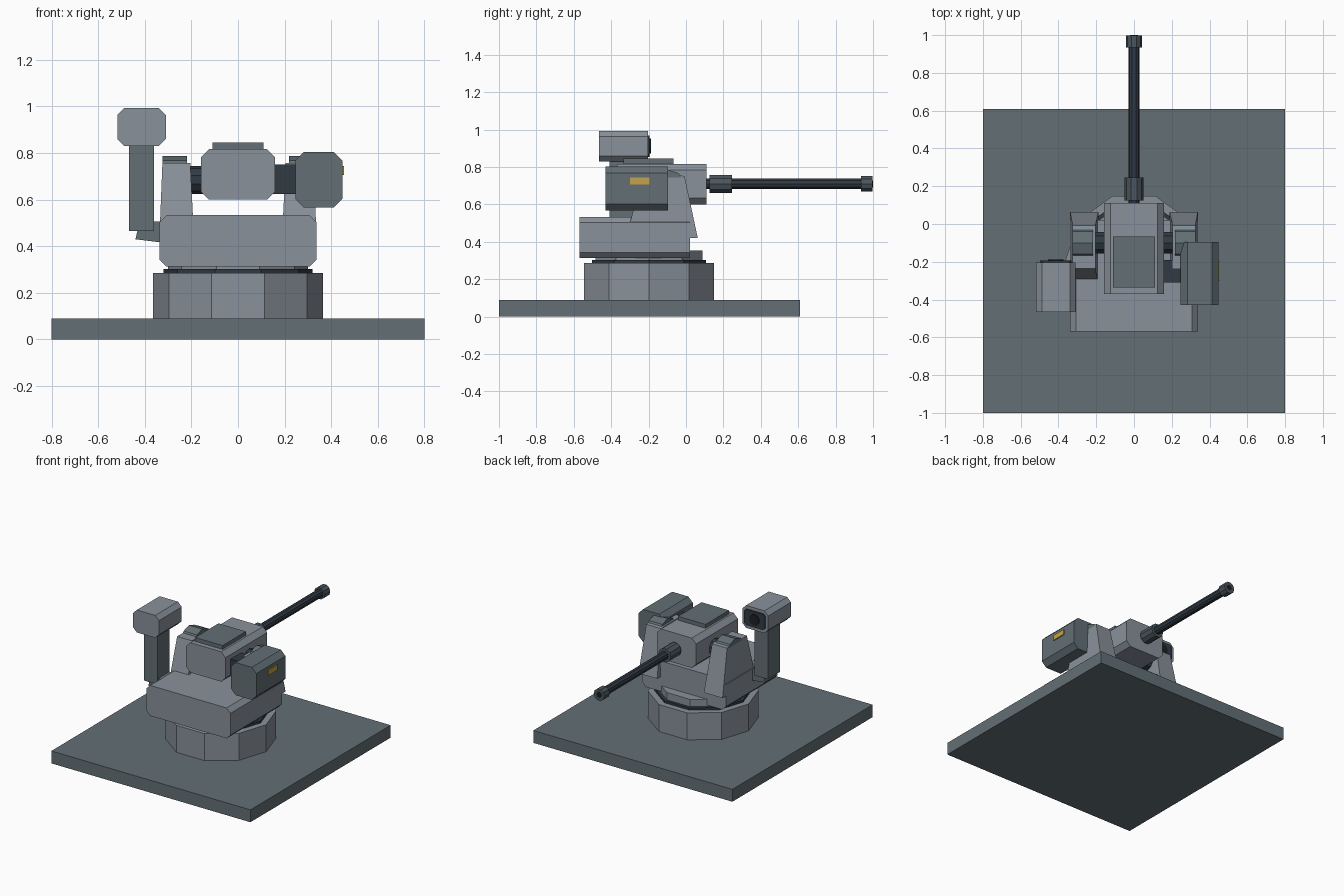
import bpy, bmesh, math
from mathutils import Vector

cube = bpy.data.objects.get("Cube")
if cube:
    bpy.data.objects.remove(cube, do_unlink=True)


def material(name, rgb):
    m = bpy.data.materials.new(name)
    m.use_nodes = True
    color = (*rgb, 1)
    m.diffuse_color = color
    m.node_tree.nodes["Principled BSDF"].inputs["Base Color"].default_value = color
    return m


light = material("light grey paint", (0.25, 0.285, 0.325))
dark = material("dark grey paint", (0.125, 0.16, 0.178))
steel = material("gunmetal", (0.07, 0.093, 0.11))
black_steel = material("blued steel", (0.03, 0.042, 0.057))
yellow = material("warning yellow", (0.55, 0.36, 0.07))
glass = material("black glass", (0.012, 0.014, 0.017))


def loft(name, ring_a, ring_b, mat):
    """Solid between two matching loops of points."""
    bm = bmesh.new()
    a = [bm.verts.new(p) for p in ring_a]
    b = [bm.verts.new(p) for p in ring_b]
    n = len(a)
    bm.faces.new(a)
    bm.faces.new(b[::-1])
    for i in range(n):
        j = (i + 1) % n
        bm.faces.new((a[j], a[i], b[i], b[j]))
    bmesh.ops.recalc_face_normals(bm, faces=bm.faces)
    mesh = bpy.data.meshes.new(name)
    bm.to_mesh(mesh)
    bm.free()
    mesh.materials.append(mat)
    obj = bpy.data.objects.new(name, mesh)
    bpy.context.collection.objects.link(obj)
    return obj


def box(name, x, y, z, mat, chamfer=0):
    """Box whose long edges along y may be chamfered."""
    c = chamfer
    if c:
        pts = [(x[0] + c, z[0]), (x[1] - c, z[0]), (x[1], z[0] + c), (x[1], z[1] - c),
               (x[1] - c, z[1]), (x[0] + c, z[1]), (x[0], z[1] - c), (x[0], z[0] + c)]
    else:
        pts = [(x[0], z[0]), (x[1], z[0]), (x[1], z[1]), (x[0], z[1])]
    return loft(name, [(p, y[0], q) for p, q in pts], [(p, y[1], q) for p, q in pts], mat)


def cylinder(name, start, end, radius, sides, mat, turn=0):
    """Flat-sided cylinder along one axis."""
    start, end = Vector(start), Vector(end)
    d = end - start
    if abs(d.z) > 0:
        u, v = Vector((1, 0, 0)), Vector((0, 1, 0))
    elif abs(d.y) > 0:
        u, v = Vector((1, 0, 0)), Vector((0, 0, 1))
    else:
        u, v = Vector((0, 1, 0)), Vector((0, 0, 1))
    ring = []
    for i in range(sides):
        t = turn + math.tau * i / sides
        ring.append(radius * (u * math.cos(t) + v * math.sin(t)))
    return loft(name, [start + p for p in ring], [end + p for p in ring], mat)


# Base, pedestal and turning ring
PIVOT = -0.198
box("base_plate", (-0.8, 0.8), (-1, 0.61), (0, 0.09), dark)
for name, z0, z1, r, mat in (("pedestal", 0.09, 0.286, 0.365, light),
                             ("bearing_ring", 0.286, 0.302, 0.32, black_steel),
                             ("turntable", 0.302, 0.355, 0.3, light)):
    cylinder(name, (0, PIVOT, z0), (0, PIVOT, z1), r, 10, mat)

# Turret hull
box("hull", (-0.338, 0.338), (-0.57, 0.022), (0.313, 0.534), light, 0.031)

# Tapered support arms with trunnion caps
for side, s in (("left", 1), ("right", -1)):
    profile = [(-0.32, 0.42), (0.063, 0.42), (-0.008, 0.752), (-0.04, 0.757), (-0.235, 0.757)]
    outer = [(s * (0.338 - 0.04 * (z - 0.42)), y, z) for y, z in profile]
    inner = [(s * (0.188 + 0.05 * (z - 0.42)), y, z) for y, z in profile]
    loft(side + "_support_arm", outer, inner, light)
    cylinder(side + "_trunnion_cap", (s * 0.218, -0.1, 0.685), (s * 0.325, -0.1, 0.685),
             0.102, 10, dark, math.pi / 2)
    cylinder(side + "_trunnion_shaft", (s * 0.14, -0.1, 0.685), (s * 0.22, -0.1, 0.685),
             0.06, 10, black_steel, math.pi / 2)

# Gun housing and hatch
box("gun_housing", (-0.158, 0.158), (-0.37, 0.11), (0.6, 0.817), light, 0.034)
box("housing_hatch", (-0.11, 0.11), (-0.335, -0.067), (0.81, 0.845), dark)

# Barrel
GUN_Z = 0.71
for name, y0, y1, r, mat in (("barrel", 0.1, 0.95, 0.03, black_steel),
                             ("barrel_collar", 0.125, 0.245, 0.05, steel),
                             ("muzzle", 0.935, 0.998, 0.043, steel),
                             ("muzzle_bore", 0.99, 1.0, 0.02, glass)):
    cylinder(name, (0, y0, GUN_Z), (0, y1, GUN_Z), r, 10, mat)

# Side pod with its connector and warning plate
box("pod_connector", (0.14, 0.26), (-0.31, -0.19), (0.625, 0.75), black_steel, 0.006)
box("side_pod", (0.246, 0.448), (-0.43, -0.095), (0.567, 0.804), dark, 0.036)
box("warning_plate", (0.447, 0.455), (-0.3, -0.195), (0.706, 0.744), yellow)

# Sight mast with slanted bracket
bracket = [(-0.32, 0.415), (-0.44, 0.43), (-0.43, 0.475), (-0.385, 0.508), (-0.32, 0.505)]
loft("mast_bracket", [(x, -0.4, z) for x, z in bracket],
     [(x, -0.28, z) for x, z in bracket], dark)
box("sight_mast", (-0.468, -0.36), (-0.41, -0.27), (0.465, 0.84), dark)

# Sight head with window frame and lens
box("sight_head", (-0.518, -0.31), (-0.465, -0.203), (0.83, 0.993), light, 0.03)
box("sight_window", (-0.498, -0.33), (-0.21, -0.194), (0.855, 0.97), black_steel, 0.015)
cylinder("sight_lens", (-0.414, -0.2, 0.912), (-0.414, -0.188, 0.912), 0.04, 12, glass)
